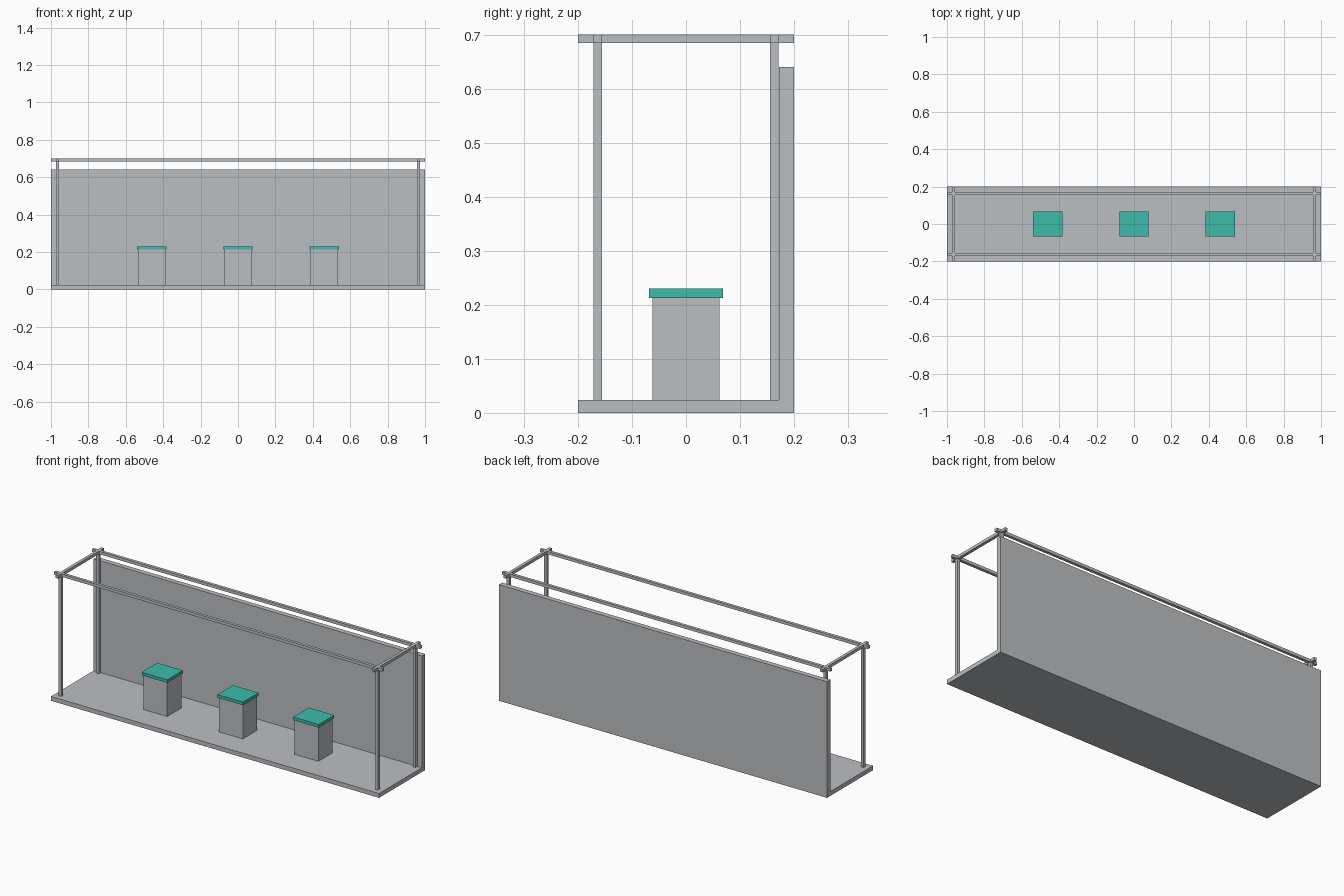
import bpy

default = bpy.data.objects.get("Cube")
if default:
    bpy.data.objects.remove(default, do_unlink=True)


def material(name, color):
    mat = bpy.data.materials.new(name)
    mat.use_nodes = True
    mat.diffuse_color = (*color, 1)
    mat.node_tree.nodes["Principled BSDF"].inputs["Base Color"].default_value = (*color, 1)
    return mat


def box(name, low, high, mat):
    """Box spanning two opposite corners."""
    center = [(a + b) / 2 for a, b in zip(low, high)]
    bpy.ops.mesh.primitive_cube_add(size=1, location=center)
    obj = bpy.context.object
    obj.name = name
    obj.scale = [b - a for a, b in zip(low, high)]
    bpy.ops.object.transform_apply(location=False, rotation=False, scale=True)
    obj.data.materials.append(mat)
    return obj


grey = material("light grey", (0.50, 0.52, 0.54))
teal = material("teal", (0.045, 0.50, 0.41))

LENGTH, DEPTH, HEIGHT = 1.0, 0.2, 0.7      # half length, half depth, full height
FLOOR, WALL_Y = 0.024, 0.172
BAR = 0.008                                # half thickness of the frame bars
POST_X, POST_Y = 0.965, WALL_Y - BAR - 0.0005
RAIL_Z = HEIGHT - 2 * BAR

# Floor slab and back wall
box("floor", (-LENGTH, -DEPTH, 0), (LENGTH, WALL_Y, FLOOR), grey)
box("back_wall", (-LENGTH, WALL_Y, 0), (LENGTH, DEPTH, 0.64), grey)

# Corner posts, with rails that cross and overhang at the top
for side_y, label_y in ((-1, "front"), (1, "back")):
    y = side_y * POST_Y
    for side_x, label_x in ((-1, "right"), (1, "left")):
        x = side_x * POST_X
        box(f"{label_y}_{label_x}_post", (x - BAR, y - BAR, FLOOR),
            (x + BAR, y + BAR, RAIL_Z), grey)
    box(f"{label_y}_rail", (-LENGTH, y - BAR, RAIL_Z), (LENGTH, y + BAR, HEIGHT), grey)
for side_x, label_x in ((-1, "right"), (1, "left")):
    x = side_x * POST_X
    box(f"{label_x}_rail", (x - BAR, -DEPTH, RAIL_Z), (x + BAR, DEPTH, HEIGHT), grey)

# Three pedestals with overhanging tops
for label, x in (("right", -0.461), ("middle", 0), ("left", 0.461)):
    box(f"{label}_pedestal", (x - 0.073, -0.062, FLOOR), (x + 0.073, 0.062, 0.213), grey)
    box(f"{label}_pedestal_top", (x - 0.078, -0.068, 0.213), (x + 0.078, 0.068, 0.23), teal)
